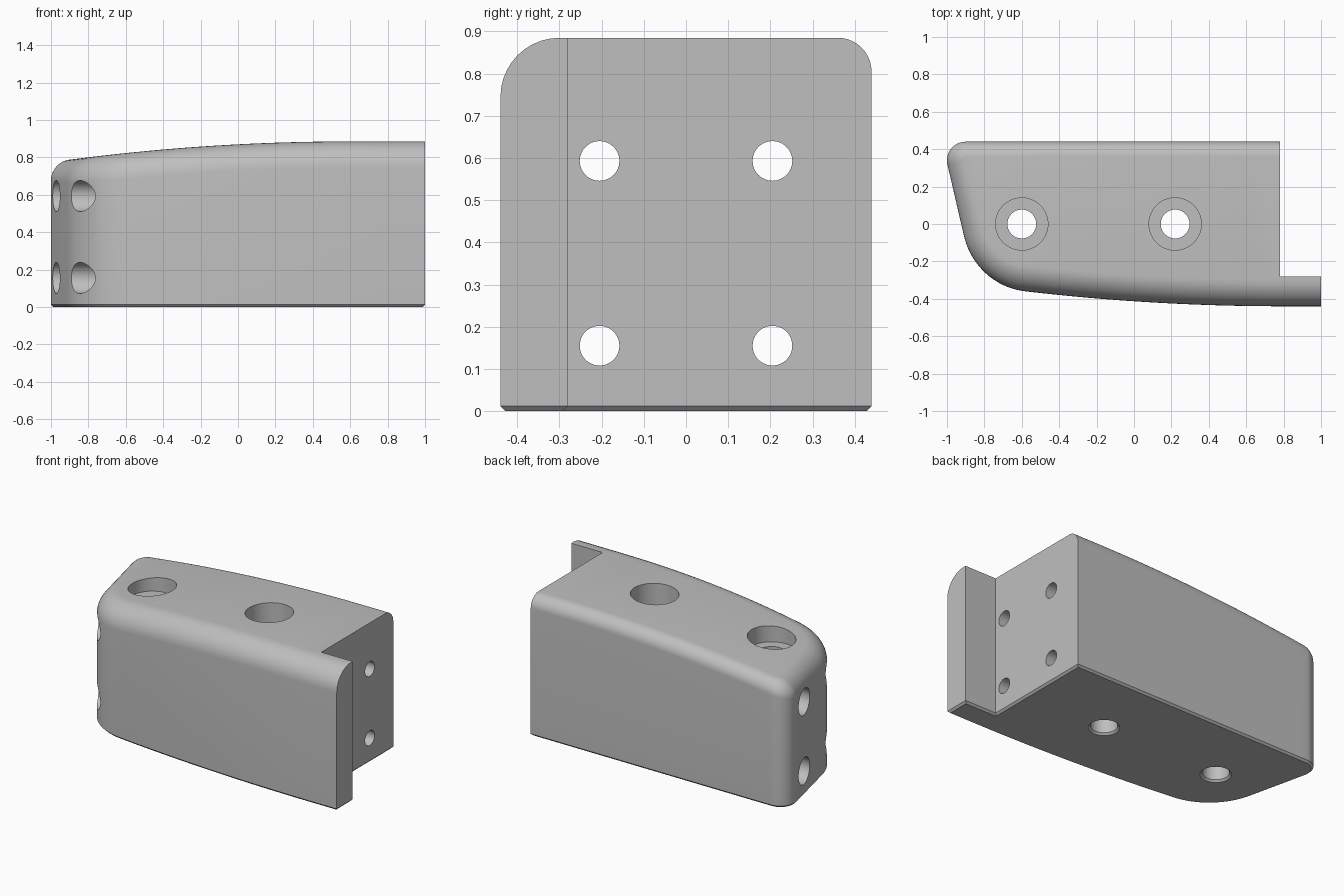
import bpy, bmesh, math
from mathutils import Vector, Matrix

cube = bpy.data.objects.get("Cube")
if cube:
    bpy.data.objects.remove(cube)

HEIGHT, HALF_DEPTH, CHAMFER = 0.885, 0.44, 0.012


def lerp(a, b, t):
    return a + (b - a) * t


def loft(rings):
    """Closed solid through a stack of equal rings."""
    bm = bmesh.new()
    loops = [[bm.verts.new(p) for p in ring] for ring in rings]
    n = len(loops[0])
    for a, b in zip(loops, loops[1:]):
        for i in range(n):
            j = (i + 1) % n
            bm.faces.new((a[i], a[j], b[j], b[i]))
    bm.faces.new(loops[0])
    bm.faces.new(loops[-1])
    bmesh.ops.recalc_face_normals(bm, faces=bm.faces)
    return bm


def make_object(name, bm):
    mesh = bpy.data.meshes.new(name)
    bm.to_mesh(mesh)
    bm.free()
    obj = bpy.data.objects.new(name, mesh)
    bpy.context.collection.objects.link(obj)
    return obj


def bore(name, profile, matrix):
    """Turned cutter from (radius, distance) pairs."""
    steps = [math.tau * i / 48 for i in range(48)]
    bm = loft([[matrix @ Vector((r * math.cos(a), r * math.sin(a), h))
                for a in steps] for r, h in profile])
    return make_object(name, bm)


def end_cutter(name, x, y):
    """Block removing everything right of x and behind y, flared for the base chamfer."""
    rings = []
    for flare, z in ((CHAMFER + 0.1, -0.1), (0, CHAMFER), (0, 1.2)):
        x0, y0 = x - flare, y - flare
        rings.append([(x0, y0, z), (2, y0, z), (2, 1, z), (x0, 1, z)])
    return make_object(name, loft(rings))


# Plan outline with the top fillet radius at every point
plan = []
for i in range(25):                       # bowed front
    x = lerp(1.2, -0.58, i / 24)
    bow = max(0, (0.8 - x) / 1.38)
    plan.append((Vector((x, -HALF_DEPTH + 0.08 * bow ** 2)), 0.14))
start, corner, end = Vector((-0.58, -0.36)), Vector((-0.85, -0.33)), Vector((-0.91, -0.06))
h1, h2 = start.lerp(corner, 0.6), end.lerp(corner, 0.6)
for i in range(1, 21):                    # large front corner
    t = i / 20
    s = 1 - t
    p = start * s ** 3 + h1 * 3 * s * s * t + h2 * 3 * s * t * t + end * t ** 3
    plan.append((p, lerp(0.14, 0.12, t)))
for i in range(13):                       # slanted end wall and small rear corner
    a = math.radians(lerp(193, 90, i / 12))
    p = Vector((-0.9 + 0.1 * math.cos(a), 0.34 + 0.1 * math.sin(a)))
    if i == 0:
        plan += [(end.lerp(p, k / 6), lerp(0.12, 0.1, k / 6)) for k in range(1, 6)]
    plan.append((p, lerp(0.099, 0.08, i / 12)))
plan.append((Vector((1.2, HALF_DEPTH)), 0.08))

inward = []
for i in range(len(plan)):
    d = plan[min(i + 1, len(plan) - 1)][0] - plan[max(i - 1, 0)][0]
    inward.append(Vector((d.y, -d.x)).normalized())


def ring(inset, height):
    out = []
    for (p, r), n in zip(plan, inward):
        q = p + n * inset(r)
        out.append((q.x, q.y, height(r)))
    return out


# Body: chamfered base, upright walls, rounded upper edge
rings = [ring(lambda r: CHAMFER, lambda r: 0), ring(lambda r: 0, lambda r: CHAMFER)]
for i in range(11):
    a = math.pi / 2 * i / 10
    rings.append(ring(lambda r: r * (1 - math.cos(a)),
                      lambda r: HEIGHT - r * (1 - math.sin(a))))
bm = loft(rings)

# Slice the top, then bend it down towards the narrow end
for i in range(26):
    geom = bm.verts[:] + bm.edges[:] + bm.faces[:]
    bmesh.ops.bisect_plane(bm, geom=geom, dist=1e-5,
                           plane_co=(lerp(-0.92, 0.62, i / 25), 0, 0), plane_no=(1, 0, 0))
for v in bm.verts:
    if v.co.z > 0.5:
        v.co.z -= 0.095 * max(0, (0.6 - v.co.x) / 1.48) ** 2
bmesh.ops.recalc_face_normals(bm, faces=bm.faces)
body = make_object("end_block", bm)

# Cutters: right end, rear notch, bolt holes
cutters = [end_cutter("end_trim", 1.0, -0.9), end_cutter("lip_notch", 0.78, -0.28)]
for x in (-0.6, 0.22):
    profile = [(0.189, -0.1), (0.077, CHAMFER), (0.077, 0.73), (0.14, 0.73), (0.14, 1.1)]
    cutters.append(bore("upright_bolt_hole", profile, Matrix.Translation((x, 0, 0))))
along_x = Matrix.Rotation(math.pi / 2, 4, 'Y')
for y in (-0.205, 0.205):
    for z in (0.155, 0.593):
        profile = [(0.083, -1.2), (0.083, -0.66), (0.047, -0.66), (0.047, 0.9)]
        cutters.append(bore("long_bolt_hole", profile, Matrix.Translation((0, y, z)) @ along_x))

bpy.ops.object.select_all(action='DESELECT')
body.select_set(True)
bpy.context.view_layer.objects.active = body
for cutter in cutters:
    cutter.hide_render = True
    mod = body.modifiers.new(cutter.name, 'BOOLEAN')
    mod.operation = 'DIFFERENCE'
    mod.solver = 'EXACT'
    mod.object = cutter
    bpy.ops.object.modifier_apply(modifier=mod.name)
for cutter in cutters:
    bpy.data.objects.remove(cutter)

# Single grey finish
grey = bpy.data.materials.new("plain_grey")
grey.use_nodes = True
colour = (0.52, 0.52, 0.52, 1)
grey.diffuse_color = colour
grey.node_tree.nodes["Principled BSDF"].inputs["Base Color"].default_value = colour
body.data.materials.clear()
body.data.materials.append(grey)
bpy.ops.object.shade_smooth_by_angle(angle=math.radians(30))
